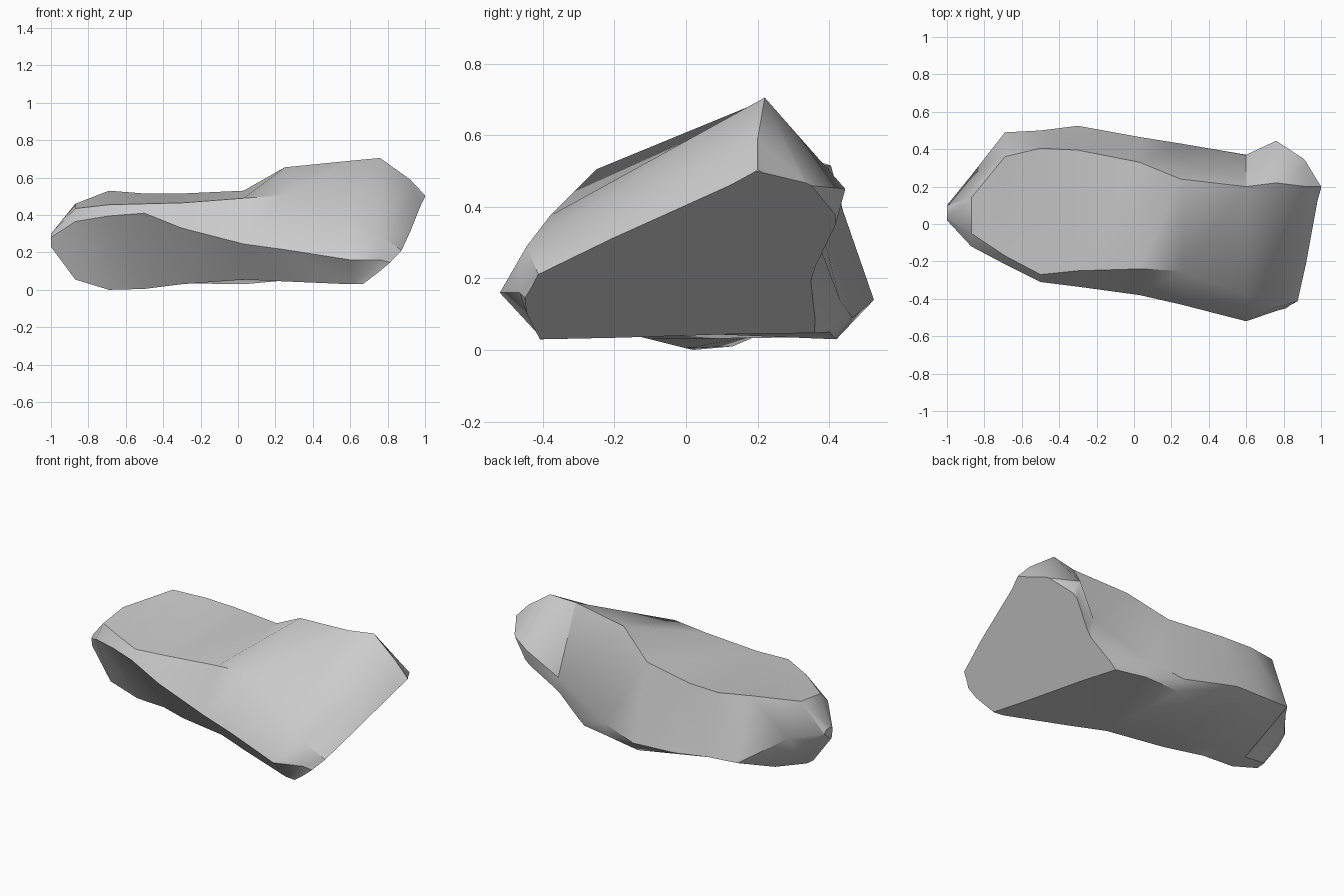
import bpy, bmesh
from mathutils import Vector

if "Cube" in bpy.data.objects:
    bpy.data.objects.remove(bpy.data.objects["Cube"])

# Cross-sections along x, each (y, z): bottom front, front bulge, front shoulder,
# crest, back bulge, bottom back
sections = {
    -1.00: [(.03, .23), (.02, .28), (.04, .30), (.08, .30), (.10, .28), (.09, .23)],
    -0.87: [(.02, .055), (-.12, .365), (-.05, .435), (.14, .46), (.26, .28), (.08, .06)],
    -0.69: [(.02, .00), (-.215, .395), (-.17, .455), (.36, .53), (.49, .17), (.13, .01)],
    -0.50: [(0, .005), (-.31, .41), (-.27, .46), (.405, .515), (.50, .16), (.20, .04)],
    -0.30: [(-.10, .03), (-.335, .33), (-.25, .465), (.395, .515), (.525, .14), (.30, .035)],
    0.03: [(-.20, .055), (-.38, .245), (-.24, .49), (.33, .53), (.465, .09), (.42, .03)],
    0.25: [(-.28, .045), (-.43, .215), (-.25, .505), (.24, .655), (.43, .14), (.40, .05)],
    0.60: [(-.40, .03), (-.52, .16), (-.38, .375), (.20, .69), (.37, .30), (.32, .045)],
    0.76: [(-.42, .03), (-.465, .16), (-.445, .29), (.22, .705), (.445, .45), (.34, .06)],
    0.92: [(-.38, .05), (-.42, .12), (-.40, .18), (.20, .59), (.34, .46), (.30, .10)],
    1.00: [(.0, .20), (.0, .28), (.10, .42), (.20, .505), (.22, .48), (.20, .30)],
}


def slice_off(bm, point, normal):
    """Cut away everything beyond a plane and close the break."""
    cut = bmesh.ops.bisect_plane(bm, geom=bm.verts[:] + bm.edges[:] + bm.faces[:],
                                 plane_co=Vector(point), plane_no=Vector(normal),
                                 clear_outer=True)
    edges = [e for e in cut["geom_cut"] if isinstance(e, bmesh.types.BMEdge)]
    bmesh.ops.holes_fill(bm, edges=edges, sides=0)


# Loft the boulder through its sections
bm = bmesh.new()
rings = [[bm.verts.new((x, y, z)) for y, z in pts] for x, pts in sections.items()]
for a, b in zip(rings, rings[1:]):
    for i in range(len(a)):
        j = (i + 1) % len(a)
        bm.faces.new((a[i], a[j], b[j], b[i]))
bm.faces.new(rings[0])
bm.faces.new(rings[-1])
bmesh.ops.recalc_face_normals(bm, faces=bm.faces[:])
bmesh.ops.triangulate(bm, faces=bm.faces[:])

# Large slanted break on the right end, smaller one at the back left
slice_off(bm, (.67, -.40, .035), (.104, .0345, -.1185))
slice_off(bm, (-.70, .49, .17), (-.102, .0595, -.067))
bmesh.ops.recalc_face_normals(bm, faces=bm.faces[:])

mesh = bpy.data.meshes.new("boulder")
bm.to_mesh(mesh)
bm.free()
boulder = bpy.data.objects.new("boulder", mesh)
bpy.context.collection.objects.link(boulder)

# Soft facets with sharp broken edges
bpy.context.view_layer.objects.active = boulder
boulder.select_set(True)
bpy.ops.object.shade_smooth_by_angle(angle=0.6)
